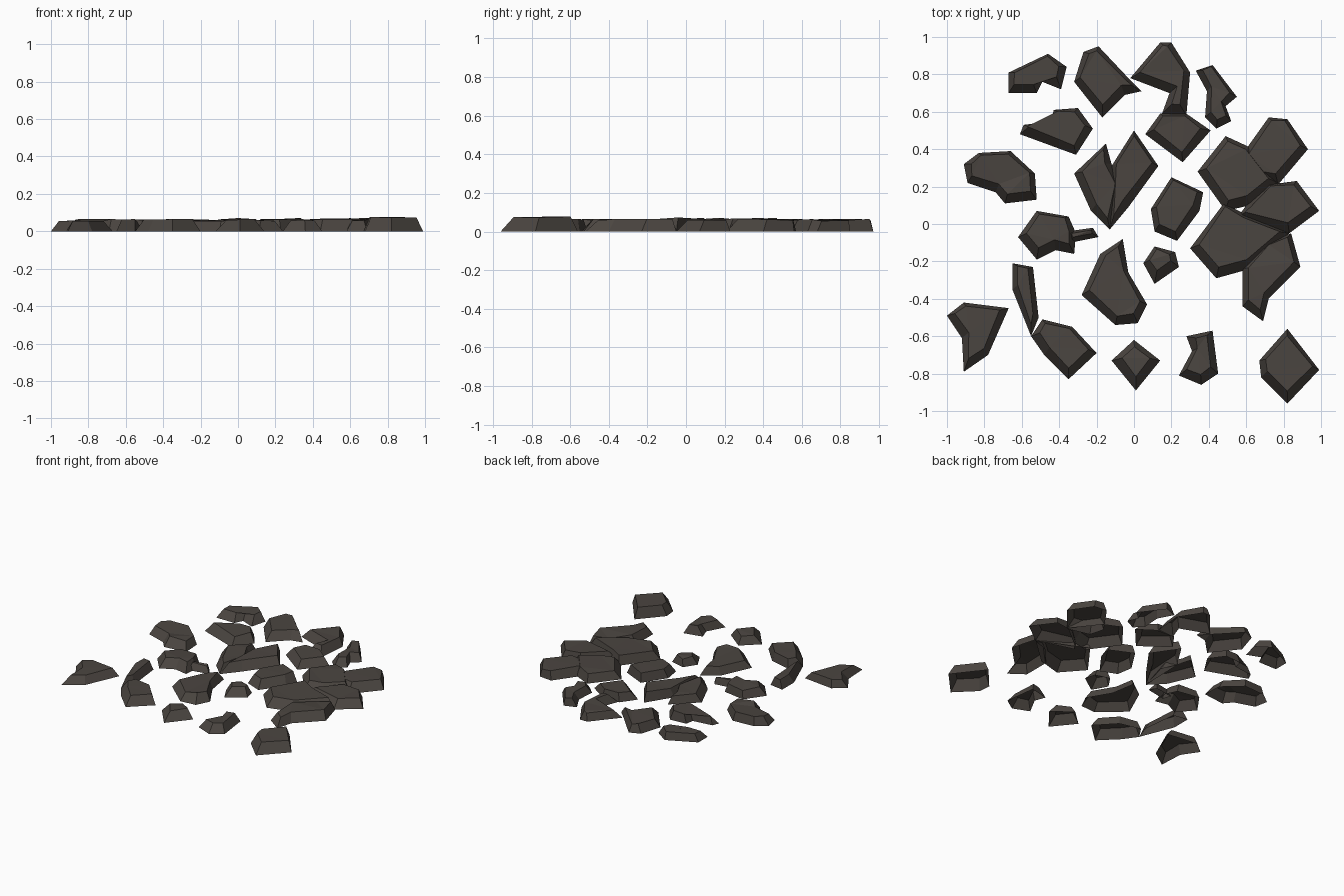
import bpy
import bmesh
import random
from mathutils import Vector

default_cube = bpy.data.objects.get("Cube")
if default_cube:
    bpy.data.objects.remove(default_cube, do_unlink=True)

rng = random.Random(4)

# Dark basalt colour shared by every stone
rock = bpy.data.materials.new("dark_rock")
rock.use_nodes = True
rock_colour = (0.07, 0.06, 0.052, 1)
rock.diffuse_color = rock_colour
rock.node_tree.nodes["Principled BSDF"].inputs["Base Color"].default_value = rock_colour


def inset_corner(before, corner, after, width):
    """Move one corner of a clockwise footprint inwards."""
    side_in = (corner - before).normalized()
    side_out = (after - corner).normalized()
    normal_in = Vector((side_in.y, -side_in.x))
    normal_out = Vector((side_out.y, -side_out.x))
    bisector = (normal_in + normal_out).normalized()
    return corner + bisector * width / max(bisector.dot(normal_in), 0.6)


def stone(name, *footprint, height=0.064, inset=0.032, lean=0.018):
    """Chipped slab: clockwise footprint, sloped sides, faceted top, open below."""
    corners = [Vector(point) for point in footprint]
    count = len(corners)
    bm = bmesh.new()
    base, top = [], []
    for i, corner in enumerate(corners):
        rim = inset_corner(corners[i - 1], corner, corners[(i + 1) % count],
                           inset * rng.uniform(0.8, 1.2))
        # The upper rim leans towards the back, so front slopes are longer
        rim.y += lean
        base.append(bm.verts.new((corner.x, corner.y, 0)))
        top.append(bm.verts.new((rim.x, rim.y, height * rng.uniform(0.85, 1.04))))
    for i in range(count):
        j = (i + 1) % count
        bm.faces.new((base[j], base[i], top[i], top[j]))
    cap = bm.faces.new(list(reversed(top)))
    bmesh.ops.triangulate(bm, faces=[cap])
    mesh = bpy.data.meshes.new(name)
    bm.to_mesh(mesh)
    bm.free()
    mesh.materials.append(rock)
    obj = bpy.data.objects.new(name, mesh)
    bpy.context.collection.objects.link(obj)
    return obj


# Back row
stone("back_right_bent_stone", (-.67, .7), (-.67, .81), (-.46, .91), (-.36, .84),
      (-.39, .72), (-.49, .76), (-.52, .7))
stone("back_broad_stone", (-.32, .76), (-.27, .92), (-.19, .95), (-.03, .78),
      (.04, .71), (-.05, .69), (-.17, .57))
stone("back_hooked_stone", (-.02, .78), (.14, .97), (.2, .97), (.3, .81),
      (.28, .58), (.15, .59), (.19, .7))
stone("back_left_narrow_stone", (.33, .82), (.42, .85), (.55, .68), (.49, .63),
      (.52, .55), (.44, .51), (.38, .57), (.39, .71), inset=0.025)

# Second row
stone("back_wedge_stone", (.06, .48), (.14, .59), (.28, .59), (.41, .5), (.26, .33))
stone("right_notched_stone", (-.61, .48), (-.59, .53), (-.44, .55), (-.43, .61),
      (-.3, .62), (-.22, .51), (-.31, .37))
stone("right_curved_stone", (-.91, .32), (-.83, .38), (-.66, .39), (-.53, .27),
      (-.52, .13), (-.69, .11), (-.74, .17), (-.89, .22))

# Middle stones
stone("middle_shard", (-.32, .27), (-.15, .43), (-.12, .32), (-.07, .2),
      (-.13, -.03), (-.23, .07))
stone("middle_spike_stone", (-.12, .31), (0, .5), (.13, .31), (-.03, .09), (-.13, -.03),
      height=0.068)
stone("middle_block_stone", (.09, .08), (.2, .25), (.37, .17), (.35, .07),
      (.23, -.09), (.11, -.04), height=0.07)
stone("middle_pebble", (.05, -.21), (.11, -.12), (.22, -.15), (.24, -.23), (.11, -.32),
      height=0.06)
stone("right_round_stone", (-.62, -.07), (-.52, .07), (-.35, .04), (-.31, -.05),
      (-.32, -.16), (-.42, -.14), (-.52, -.19))
stone("right_small_chip", (-.36, -.04), (-.22, -.02), (-.19, -.07), (-.34, -.1),
      height=0.05, inset=0.018, lean=0.005)
stone("middle_club_stone", (-.28, -.38), (-.18, -.16), (-.06, -.08), (-.03, -.26),
      (.07, -.43), (.02, -.53), (-.1, -.54))

# Overlapping cluster on the left
stone("cluster_inner_stone", (.34, .28), (.49, .47), (.62, .41), (.77, .22),
      (.62, .1), (.49, .07), height=0.07)
stone("cluster_back_stone", (.57, .36), (.72, .57), (.82, .56), (.93, .4),
      (.77, .21), (.6, .25), height=0.067)
stone("cluster_outer_stone", (.6, .1), (.72, .21), (.87, .23), (.99, .07),
      (.83, -.05), (.55, .03), height=0.065)
stone("cluster_front_stone", (.3, -.13), (.48, .11), (.6, .05), (.83, -.05),
      (.62, -.24), (.44, -.29), height=0.072)
stone("cluster_tail_stone", (.84, -.05), (.89, -.23), (.72, -.4), (.69, -.52),
      (.58, -.44), (.58, -.24), (.7, -.1))

# Front row
stone("front_long_sliver", (-.65, -.21), (-.54, -.23), (-.51, -.5), (-.55, -.6),
      (-.65, -.35), inset=0.03)
stone("front_slab_stone", (-.55, -.6), (-.49, -.51), (-.33, -.55), (-.2, -.69),
      (-.35, -.83), (-.48, -.7))
stone("front_right_tooth_stone", (-1, -.49), (-.91, -.42), (-.67, -.45), (-.78, -.7),
      (-.91, -.79), (-.92, -.61), height=0.062)
stone("front_diamond_stone", (-.12, -.73), (0, -.62), (.14, -.73), (.01, -.89),
      inset=0.04)
stone("front_angled_stone", (.24, -.81), (.31, -.68), (.28, -.6), (.42, -.57),
      (.45, -.8), (.36, -.86))
stone("front_left_block_stone", (.67, -.73), (.82, -.56), (.99, -.78), (.82, -.96),
      (.68, -.82), height=0.075)
